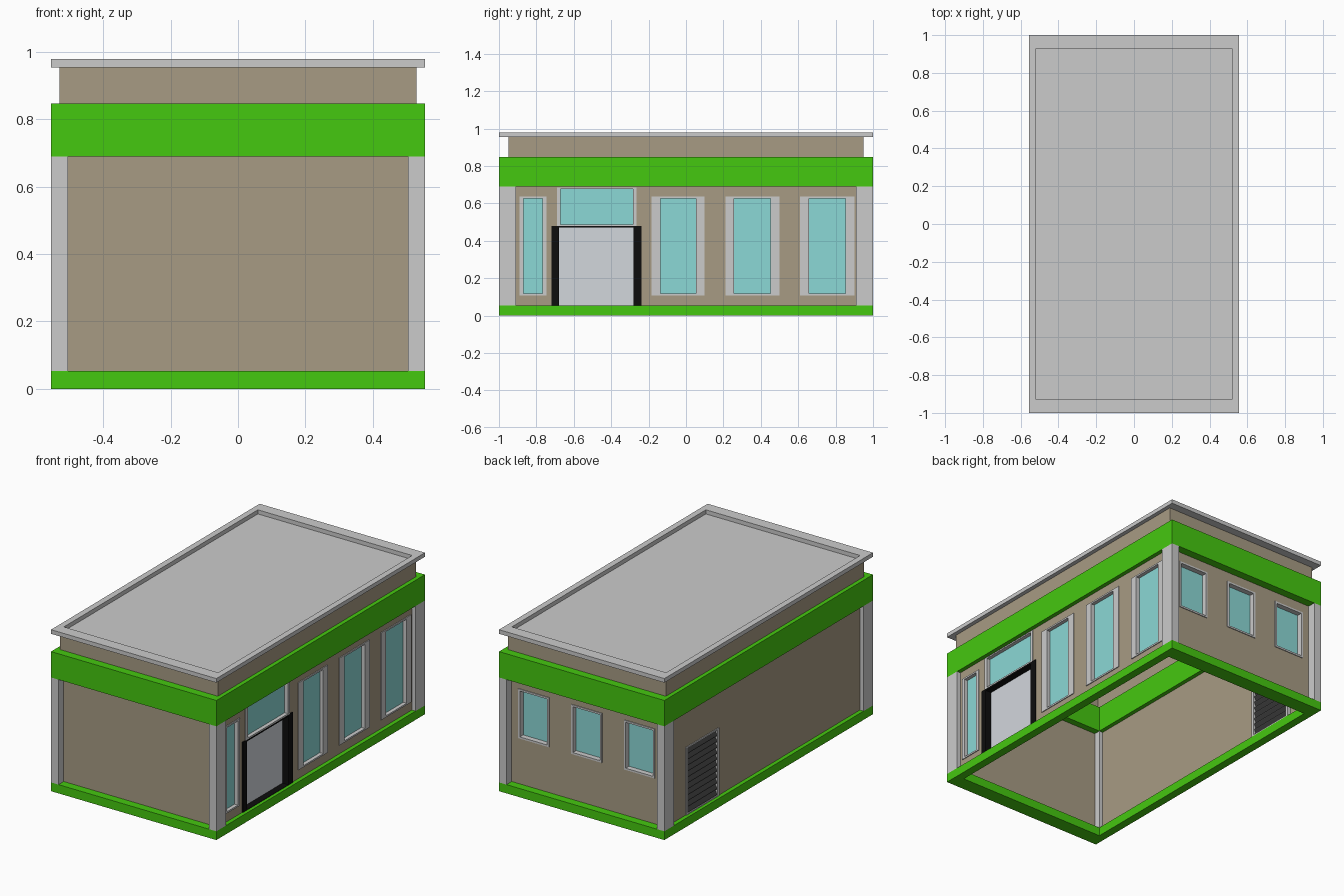
import bpy, bmesh

if "Cube" in bpy.data.objects:
    bpy.data.objects.remove(bpy.data.objects["Cube"])

X, Y = 0.53, 0.95            # wall planes


def material(name, *rgb):
    m = bpy.data.materials.new(name)
    m.diffuse_color = (*rgb, 1)
    m.use_nodes = True
    m.node_tree.nodes["Principled BSDF"].inputs["Base Color"].default_value = m.diffuse_color
    return m


GREEN = material("green", 0.06, 0.58, 0.005)
TAN = material("tan", 0.39, 0.33, 0.23)
GLASS = material("glass", 0.26, 0.69, 0.67)
BLACK = material("black", 0.004, 0.004, 0.004)
WHITE = material("door_white", 0.65, 0.68, 0.72)
DARK = material("dark_grey", 0.05, 0.05, 0.05)

# Maps from (along, up, outward) to world space for each side, and for flat rings
SIDES = {
    "right": lambda u, v, n: (n, u, v),
    "left": lambda u, v, n: (-n, u, v),
    "back": lambda u, v, n: (u, n, v),
    "front": lambda u, v, n: (u, -n, v),
    "flat": lambda u, v, n: (u, v, n),
}


def finish(name, bm, mat=None):
    bmesh.ops.remove_doubles(bm, verts=bm.verts, dist=1e-5)
    bmesh.ops.recalc_face_normals(bm, faces=bm.faces)
    me = bpy.data.meshes.new(name)
    bm.to_mesh(me)
    bm.free()
    ob = bpy.data.objects.new(name, me)
    bpy.context.collection.objects.link(ob)
    if mat:
        me.materials.append(mat)
    return ob


def corners(rect):
    u0, u1, v0, v1 = rect
    return [(u0, v0), (u1, v0), (u1, v1), (u0, v1)]


def ring(name, outer, inner, lo, hi, side="flat", mat=None):
    """Rectangular frame between two rectangles (u0, u1, v0, v1)."""
    f = SIDES[side]
    bm = bmesh.new()
    loops = [[bm.verts.new(f(u, v, n)) for u, v in corners(r)]
             for r, n in ((outer, lo), (outer, hi), (inner, hi), (inner, lo))]
    for a in range(4):
        p, q = loops[a], loops[(a + 1) % 4]
        for i in range(4):
            j = (i + 1) % 4
            bm.faces.new((p[i], p[j], q[j], q[i]))
    return finish(name, bm, mat)


def panel(name, rect, n, side="flat", mat=None):
    bm = bmesh.new()
    bm.faces.new([bm.verts.new(SIDES[side](u, v, n)) for u, v in corners(rect)])
    return finish(name, bm, mat)


def box(name, lo, hi, mat=None):
    bm = bmesh.new()
    bmesh.ops.create_cube(bm, size=1)
    for v in bm.verts:
        v.co = [(a + b) / 2 + c * (b - a) for a, b, c in zip(lo, hi, v.co)]
    return finish(name, bm, mat)


def wall(side, half, n, holes):
    """Thin wall sheet split at the hole edges, with the holes left out."""
    us = sorted({-half, half, *(u for h in holes for u in h[:2])})
    vs = sorted({0.05, 0.955, *(v for h in holes for v in h[2:])})
    bm = bmesh.new()
    for u0, u1 in zip(us, us[1:]):
        for v0, v1 in zip(vs, vs[1:]):
            cu, cv = (u0 + u1) / 2, (v0 + v1) / 2
            if not any(h[0] < cu < h[1] and h[2] < cv < h[3] for h in holes):
                bm.faces.new([bm.verts.new(SIDES[side](u, v, n))
                              for u, v in corners((u0, u1, v0, v1))])
    finish(side + "_wall", bm, TAN)


def window(name, side, n, rect, mu, mv, depth):
    u0, u1, v0, v1 = rect
    inner = (u0 + mu, u1 - mu, v0 + mv, v1 - mv)
    ring(name + "_frame", rect, inner, n - depth, n + 0.005, side)
    panel(name + "_glass", inner, n - depth * 0.6, side, GLASS)


def rect(x, y):
    return (-x, x, -y, y)


# Plinth, fascia band, corner posts
ring("plinth", rect(0.555, 1), rect(0.505, 0.91), 0, 0.053, mat=GREEN)
ring("fascia_band", rect(0.555, 1), rect(0.505, 0.91), 0.69, 0.847, mat=GREEN)
for sx in (-1, 1):
    for sy in (-1, 1):
        x, y = sorted((sx * 0.505, sx * 0.555)), sorted((sy * 0.91, sy))
        box("corner_post", (x[0], y[0], 0.053), (x[1], y[1], 0.69))

# Roof cornice and recessed deck
ring("cornice", rect(0.555, 1), rect(0.518, 0.93), 0.955, 0.98)
panel("roof_deck", rect(X, Y), 0.952)

# Right side windows: tall ones and the transom above the door
right = [(-0.89, -0.745, 0.107, 0.637), (-0.184, 0.10, 0.107, 0.637),
         (0.21, 0.50, 0.107, 0.637), (0.61, 0.90, 0.107, 0.637)]
transom = (-0.69, -0.264, 0.48, 0.685)
for i, r in enumerate(right):
    window("side_window", "right", X, r, 0.047 if i else 0.021, 0.01, 0.03)
window("transom_window", "right", X, transom, 0.02, 0.008, 0.03)

# Entrance door
door = (-0.718, -0.238, 0.053, 0.48)
opening = (-0.68, -0.28, 0.055, 0.47)
ring("door_frame", door, opening, X - 0.045, X + 0.005, "right", BLACK)
panel("door_panel", opening, X - 0.035, "right", WHITE)

# Back windows
back = [(c - 0.103, c + 0.103, 0.33, 0.63) for c in (-0.355, 0, 0.355)]
for r in back:
    window("back_window", "back", Y, r, 0.012, 0.011, 0.045)

# Louvred service door on the left
service = (0.443, 0.76, 0.053, 0.465)
ring("louvre_frame", service, (0.46, 0.743, 0.06, 0.455), X - 0.025, X + 0.005, "left")
bm = bmesh.new()
count = 11
step = 0.395 / count
for i in range(count):
    z = 0.06 + i * step
    profile = [(z, X), (z + 0.006, X), (z + step + 0.004, X - 0.018), (z + step - 0.002, X - 0.018)]
    ends = [[bm.verts.new((-n, y, v)) for v, n in profile] for y in (0.46, 0.743)]
    for e in ends:
        bm.faces.new(e)
    for k in range(4):
        m = (k + 1) % 4
        bm.faces.new((ends[0][k], ends[0][m], ends[1][m], ends[1][k]))
finish("louvre_slats", bm, DARK)

# Walls
wall("right", Y, X, right + [transom, door])
wall("left", Y, X, [service])
wall("back", X, Y, back)
wall("front", X, Y, [])
